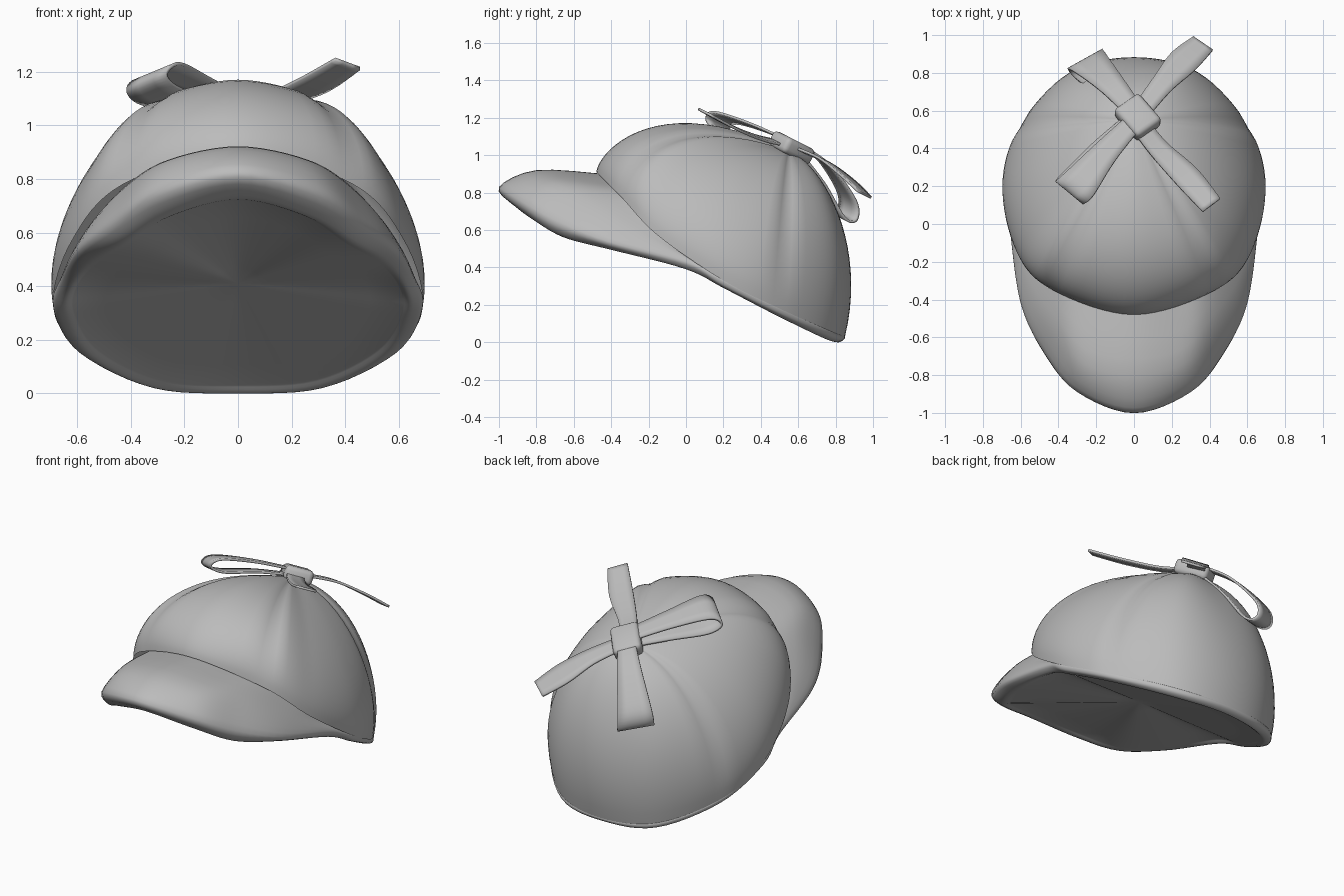
import bpy
import bmesh
import math
from mathutils import Vector, Matrix

if "Cube" in bpy.data.objects:
    bpy.data.objects.remove(bpy.data.objects["Cube"])

GREY = (0.5, 0.5, 0.5, 1.0)
cloth = bpy.data.materials.new("grey_cloth")
cloth.use_nodes = True
cloth.diffuse_color = GREY
cloth.node_tree.nodes["Principled BSDF"].inputs["Base Color"].default_value = GREY


def finish(name, bm, angle=50):
    """Turn a bmesh into a smooth shaded cloth object."""
    bmesh.ops.remove_doubles(bm, verts=bm.verts, dist=0.0005)
    bmesh.ops.recalc_face_normals(bm, faces=bm.faces)
    mesh = bpy.data.meshes.new(name)
    bm.to_mesh(mesh)
    bm.free()
    mesh.materials.append(cloth)
    obj = bpy.data.objects.new(name, mesh)
    bpy.context.collection.objects.link(obj)
    bpy.ops.object.select_all(action="DESELECT")
    obj.select_set(True)
    bpy.context.view_layer.objects.active = obj
    bpy.ops.object.shade_smooth_by_angle(angle=math.radians(angle))
    return obj


def spline(points, steps, closed=False):
    """Smooth curve through the given points, of any dimension."""
    pts = [Vector(p) for p in points]
    n = len(pts)

    def at(i):
        return pts[i % n] if closed else pts[max(0, min(n - 1, i))]

    out = []
    for i in range(n if closed else n - 1):
        a, b, c, d = (at(i + k) for k in (-1, 0, 1, 2))
        for s in range(steps):
            t = s / steps
            out.append(b + (c - a) * (t / 2)
                       + (a * 2 - b * 5 + c * 4 - d) * (t * t / 2)
                       + (b * 3 - a - c * 3 + d) * (t ** 3 / 2))
    if not closed:
        out.append(pts[-1])
    return out


def grid(rows, wrap=False):
    """Skin a list of equally long point rows."""
    bm = bmesh.new()
    vs = [[bm.verts.new(p) for p in row] for row in rows]
    n = len(rows[0])
    for r0, r1 in zip(vs, vs[1:]):
        for j in range(n if wrap else n - 1):
            k = (j + 1) % n
            bm.faces.new((r0[j], r0[k], r1[k], r1[j]))
    return bm


def mirrored_rails(half, steps):
    """Close a front-to-back half ring of sections into smooth rails."""
    other = [[(-x, y, z) for x, y, z in s] for s in half[-2:0:-1]]
    return [spline(rail, steps, True) for rail in zip(*half, *other)]


# Crown: each column is a rim point and two handles that lead up to the apex
APEX = Vector((0, 0.55, 1.02))
STEPS = 8
columns = [
    ((0, -.48, .91), (0, -.46, 1.04), (0, -.13, 1.36)),
    ((.43, -.35, .78), (.45, -.33, 1.03), (.3, -.02, 1.25)),
    ((.62, -.15, .57), (.65, -.12, .8), (.42, .1, 1.17)),
    ((.69, .2, .33), (.75, .2, .62), (.43, .32, 1.1)),
    ((.6, .5, .18), (.66, .54, .52), (.41, .56, 1.0)),
    ((.34, .77, .06), (.38, .86, .52), (.25, .74, .95)),
    ((0, .85, .03), (0, .97, .52), (0, .74, .95)),
]
rim, low, high = mirrored_rails(columns, STEPS)
seams = [k * STEPS for k in (1, 4, 8, 11)]


def crown_point(j, t):
    u = 1 - t
    p = rim[j] * u**3 + low[j] * (3*u*u*t) + high[j] * (3*u*t*t) + APEX * t**3
    groove = max(max(0, 1 - abs(j - s) / 2) for s in seams)
    inward = (Vector((0, 0.25, 0.5)) - p).normalized()
    return p + inward * (0.02 * groove * math.sin(math.pi * t))


finish("crown", grid([[crown_point(j, i / 20) for j in range(len(rim))]
                      for i in range(21)], wrap=True))

# Brim and hem: one padded ring, wide in front and a narrow lip behind.
# Each section runs from under the crown over the edge to the lining.
sections = [
    ((0, -.44, .9), (0, -.8, .92), (0, -1, .83), (0, -.93, .74), (0, -.86, .72)),
    ((.25, -.4, .85), (.26, -.74, .87), (.3, -.89, .76),
     (.27, -.84, .67), (.25, -.78, .66)),
    ((.4, -.31, .78), (.42, -.55, .77), (.47, -.69, .65),
     (.44, -.67, .57), (.4, -.62, .56)),
    ((.55, -.15, .61), (.56, -.33, .62), (.6, -.42, .54),
     (.56, -.41, .5), (.52, -.38, .49)),
    ((.62, .05, .45), (.65, .01, .45), (.66, 0, .42), (.63, 0, .39), (.6, .02, .4)),
    ((.67, .2, .34), (.69, .2, .33), (.68, .2, .3), (.64, .2, .29), (.61, .2, .3)),
    ((.58, .5, .19), (.6, .5, .18), (.59, .5, .15), (.55, .49, .14), (.52, .48, .16)),
    ((.32, .75, .07), (.34, .77, .06), (.33, .77, .03), (.31, .74, .02), (.29, .71, .05)),
    ((0, .83, .05), (0, .85, .03), (0, .84, .01), (0, .81, 0), (0, .78, .03)),
]
ring = [spline(s, 4) for s in zip(*mirrored_rails(sections, 6))]

# Lining: nearly flat sheet that closes the underside
CENTRE = Vector((0, 0.05, 0.41))
for strip in ring:
    lip = strip[-1]
    strip += [lip.lerp(CENTRE, f) for f in (0.2, 0.4, 0.6, 0.8, 1)]
finish("brim_and_lining", grid(list(zip(*ring)), wrap=True))

# Bow: flat ribbons lying on the sloping back of the crown, last value is half width
TILT = Vector((0, 0.45, 0.9)).normalized()


def ribbon(name, path, far):
    """Strip along a path whose width runs across the line to its far point."""
    across = TILT.cross(Vector(path[far][:3]) - Vector(path[0][:3])).normalized()
    rows = []
    for p in spline(path, 6):
        rows.append([Vector(p[:3]) + across * (p[3] * f) for f in (-1, -0.4, 0.4, 1)])
    obj = finish(name, grid(rows))
    thick = obj.modifiers.new("thickness", "SOLIDIFY")
    thick.thickness = 0.014
    thick.offset = 0


ribbon("front_tail", [(.02, .54, 1.06, .05), (.13, .4, 1.09, .055),
                      (.28, .25, 1.15, .07), (.41, .1, 1.23, .06)], 3)
ribbon("back_tail", [(.04, .6, 1.03, .05), (.15, .74, .97, .06),
                     (.26, .86, .88, .08), (.365, .955, .79, .065)], 3)
ribbon("front_loop", [(0, .54, 1.08, .05), (-.15, .38, 1.15, .07),
                      (-.29, .21, 1.2, .1), (-.34, .17, 1.16, .1),
                      (-.29, .23, 1.11, .095), (-.15, .4, 1.08, .07),
                      (0, .55, 1.04, .05)], 3)
ribbon("back_loop", [(0, .6, 1.06, .05), (-.12, .74, .96, .07),
                     (-.24, .86, .78, .1), (-.25, .86, .68, .11),
                     (-.2, .8, .69, .1), (-.1, .71, .86, .07),
                     (0, .6, 1.01, .05)], 3)

# Knot: softened block tied over the crossing, with a button beneath it
place = (Matrix.Translation((.02, .565, 1.04))
         @ Matrix.Rotation(math.radians(-27), 4, "X")
         @ Matrix.Rotation(math.radians(38), 4, "Z"))
bm = bmesh.new()
bmesh.ops.create_cube(bm, size=1, matrix=place @ Matrix.Diagonal((.17, .21, .09, 1)))
bmesh.ops.bevel(bm, geom=bm.edges[:], offset=0.028, segments=3,
                profile=0.5, affect="EDGES")
finish("bow_knot", bm, 60)

bm = bmesh.new()
bmesh.ops.create_cone(bm, cap_ends=True, segments=20, radius1=0.11, radius2=0.07,
                      depth=0.07, matrix=place @ Matrix.Translation((0, 0, -.06)))
finish("crown_button", bm)
